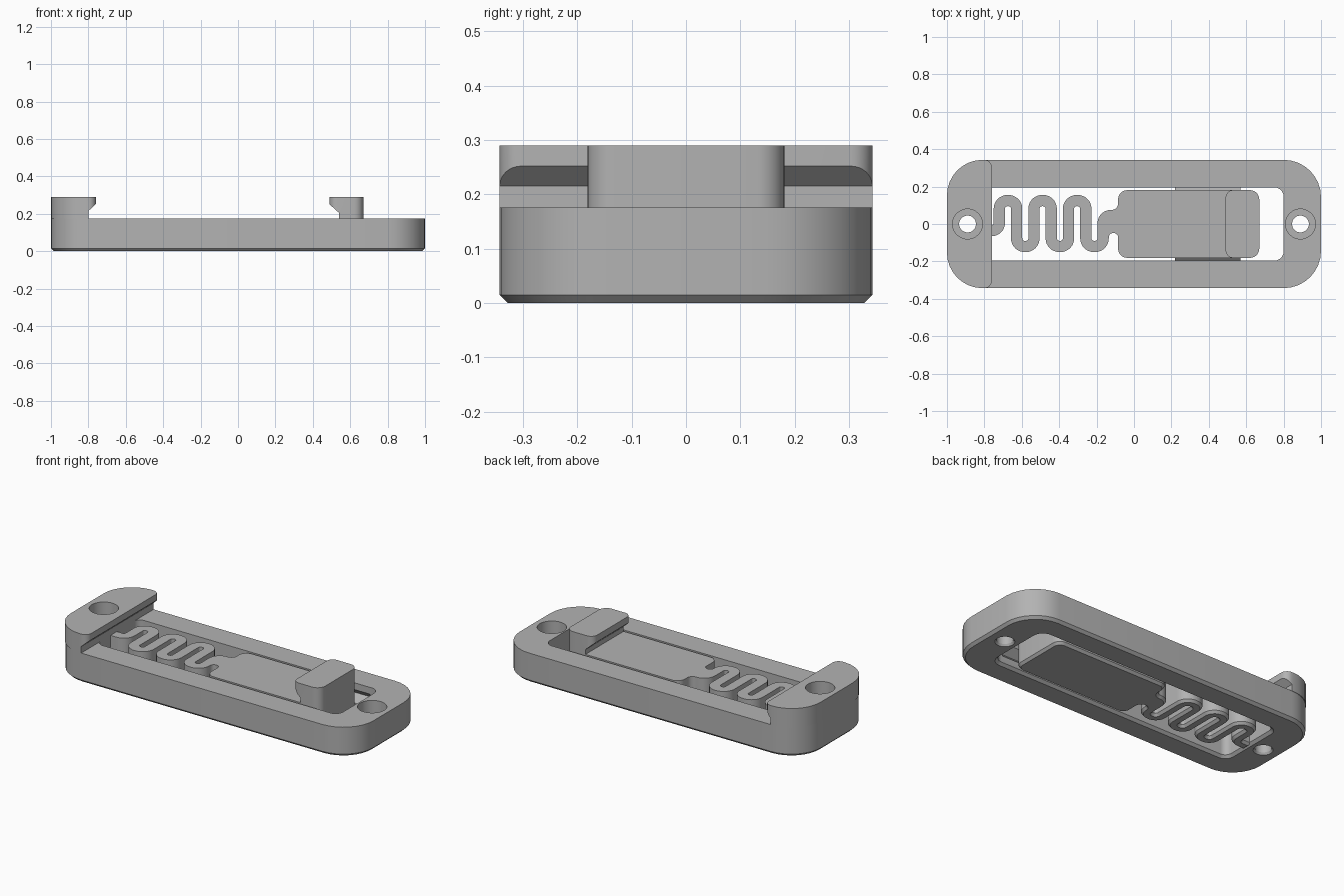
import bpy, bmesh, math
from mathutils import Vector

cube = bpy.data.objects.get("Cube")
if cube:
    bpy.data.objects.remove(cube, do_unlink=True)

grey = bpy.data.materials.new("plain grey")
grey.use_nodes = True
grey.diffuse_color = (0.45, 0.45, 0.45, 1)
grey.node_tree.nodes["Principled BSDF"].inputs["Base Color"].default_value = grey.diffuse_color

DECK, TOP, CHAMFER = 0.176, 0.29, 0.015


def fillet(corners, closed=True, steps=8):
    """Round the right-angled (x, y, radius) corners of a polyline."""
    out, n = [], len(corners)
    for i, (x, y, r) in enumerate(corners):
        p = Vector((x, y))
        if r == 0 or (not closed and i in (0, n - 1)):
            out.append(p)
            continue
        a = (Vector(corners[i - 1][:2]) - p).normalized()
        b = (Vector(corners[(i + 1) % n][:2]) - p).normalized()
        centre = p + (a + b) * r
        for k in range(steps + 1):
            t = k / steps * math.pi / 2
            out.append(centre - b * (r * math.cos(t)) - a * (r * math.sin(t)))
    return out


def offset(points, d, closed=True):
    """Shift a polyline to its left by d."""
    out, n = [], len(points)
    for i, p in enumerate(points):
        q = points[i - 1] if closed or i > 0 else None
        s = points[(i + 1) % n] if closed or i < n - 1 else None
        e1 = (p - q).normalized() if q is not None else (s - p).normalized()
        e2 = (s - p).normalized() if s is not None else e1
        n1, n2 = Vector((-e1.y, e1.x)), Vector((-e2.y, e2.x))
        out.append(p + (n1 + n2) * (d / (1 + n1.dot(n2))))
    return out


def solid(name, rings):
    """Bridge rings of equal length and cap both ends."""
    bm = bmesh.new()
    loops = [[bm.verts.new(c) for c in ring] for ring in rings]
    n = len(loops[0])
    for lo, hi in zip(loops, loops[1:]):
        for i in range(n):
            j = (i + 1) % n
            bm.faces.new((lo[i], lo[j], hi[j], hi[i]))
    bm.faces.new(loops[0][::-1])
    bm.faces.new(loops[-1])
    bmesh.ops.recalc_face_normals(bm, faces=bm.faces)
    mesh = bpy.data.meshes.new(name)
    bm.to_mesh(mesh)
    bm.free()
    mesh.materials.append(grey)
    obj = bpy.data.objects.new(name, mesh)
    bpy.context.collection.objects.link(obj)
    return obj


def prism(name, outline, levels):
    """Counter-clockwise outline raised through (z, inset) levels."""
    return solid(name, [[(p.x, p.y, z) for p in (offset(outline, d) if d else outline)]
                        for z, d in levels])


def along(name, profile, axis, a, b):
    """Extrude a profile along x (yz profile) or y (xz profile)."""
    return solid(name, [[(t, u, v) if axis == "x" else (u, t, v) for u, v in profile]
                        for t in (a, b)])


def rect(x0, x1, y, r_left, r_right):
    return fillet([(x0, -y, r_left), (x1, -y, r_right), (x1, y, r_right), (x0, y, r_left)])


def cut(target, cutters):
    for c in cutters:
        mod = target.modifiers.new("cut", "BOOLEAN")
        mod.operation, mod.solver, mod.object = "DIFFERENCE", "EXACT", c
        bpy.context.view_layer.objects.active = target
        bpy.ops.object.modifier_apply(modifier=mod.name)
        bpy.data.objects.remove(c, do_unlink=True)


def screw_hole(x):
    # Narrow through hole with a wide counterbore above
    radii = [(-0.01, 0.06), (0.012, 0.045), (0.08, 0.045), (0.08, 0.08), (0.4, 0.08)]
    return solid("hole_cutter", [[(x + r * math.cos(k * math.tau / 40),
                                   r * math.sin(k * math.tau / 40), z)
                                  for k in range(40)] for z, r in radii])


# Frame with window, chamfered lower edges, guide grooves and screw holes
frame = prism("frame", rect(-1, 1, 0.343, 0.2, 0.2), [(0, CHAMFER), (CHAMFER, 0), (DECK, 0)])
window = prism("window_cutter", rect(-0.8, 0.8, 0.196, 0.04, 0.05),
               [(-0.01, -CHAMFER - 0.01), (CHAMFER, 0), (0.4, 0)])
grooves = [along("groove_cutter", [(s * 0.18, 0.15), (s * 0.18, 0.04), (s * 0.24, 0.095)],
                 "x", 0.16, 0.74) for s in (-1, 1)]
cut(frame, [window] + grooves + [screw_hole(-0.89), screw_hole(0.89)])

# Raised end block with an undercut lip
end_block = prism("end_block", rect(-1, -0.76, 0.343, 0.19, 0.04), [(DECK, 0), (TOP, 0)])
undercut = along("undercut_cutter", [(-0.8, 0.1), (-0.8, 0.215), (-0.76, 0.252),
                                     (-0.7, 0.252), (-0.7, 0.1)], "y", -0.5, 0.5)
cut(end_block, [undercut, screw_hole(-0.89)])

# Serpentine spring centre line
PITCH, X0, HALF = 0.0925, -0.72, 0.03
path = [(-0.81, -0.035, 0), (X0, -0.035, 0.04)]
for i in range(6):
    y = -0.12 if i % 2 else 0.125
    path += [(X0 + (i + k) * PITCH, y, PITCH / 2 - 0.003) for k in (0, 1)]
leg = X0 + 6 * PITCH
path.append((leg, -0.0735, 0))
centre_line = fillet(path, closed=False)

# Spring, neck and sliding plate as one outline
plate = fillet([(leg - HALF, -0.07, 0), (leg - HALF, 0.075, 0.07), (-0.085, 0.075, 0.035),
                (-0.085, 0.181, 0.05), (0.67, 0.181, 0.05), (0.67, -0.181, 0.05),
                (-0.085, -0.181, 0.05), (-0.085, -0.048, 0.024),
                (leg + HALF, -0.048, 0.024), (leg + HALF, -0.0735, 0)], closed=False)[:-1]
outline = (offset(centre_line, HALF, False) + plate
           + offset(centre_line, -HALF, False)[::-1])
outline.reverse()
slider = prism("spring_slider", outline, [(0, 0.012), (CHAMFER, 0), (DECK, 0)])

# Latch hook on the slider
hook = prism("latch_hook", rect(0.49, 0.67, 0.181, 0.04, 0.05), [(DECK, 0), (TOP, 0)])
hook_cut = along("hook_cutter", [(0.54, 0.1), (0.54, 0.205), (0.49, 0.25),
                                 (0.4, 0.25), (0.4, 0.1)], "y", -0.5, 0.5)
cut(hook, [hook_cut])

# Guide tongues running in the frame grooves
tongues = [along(side + "_guide_tongue", [(s * 0.17, 0.14), (s * 0.17, 0.05), (s * 0.22, 0.095)],
                 "x", 0.22, 0.57) for side, s in (("front", -1), ("back", 1))]

for obj in [frame, end_block, slider, hook] + tongues:
    bpy.ops.object.select_all(action="DESELECT")
    obj.select_set(True)
    bpy.context.view_layer.objects.active = obj
    bpy.ops.object.shade_smooth_by_angle(angle=math.radians(30))
